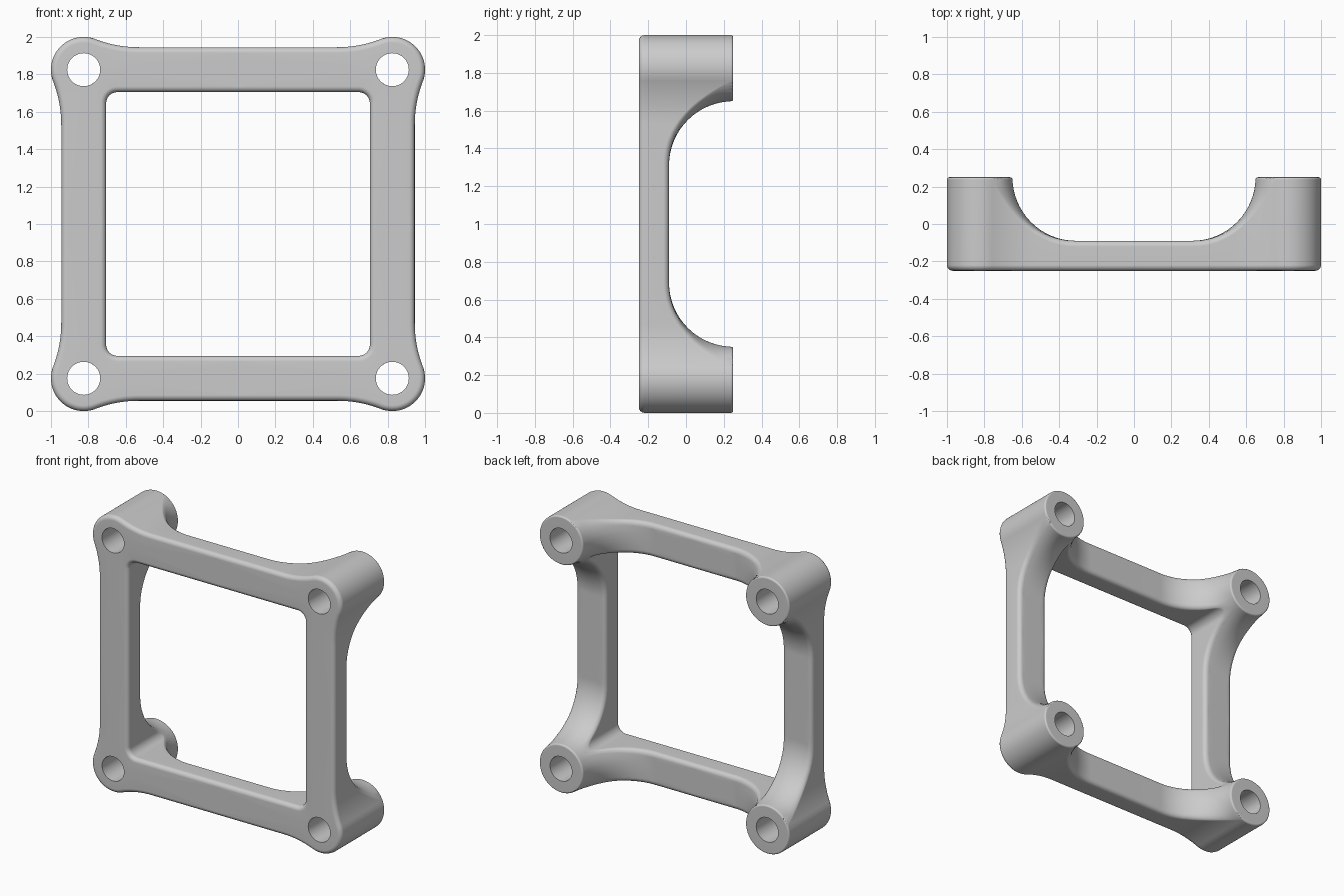
import bpy, bmesh, math
from mathutils import Vector as V

cube = bpy.data.objects.get("Cube")
if cube:
    bpy.data.objects.remove(cube, do_unlink=True)

# Main dimensions
FRONT, BACK, BAR_BACK = -0.25, 0.25, -0.09
BOSS = V((0.825, 0.825))
BOSS_R, HOLE_R = 0.175, 0.088
OUTER, INNER, CORNER_R = 0.945, 0.705, 0.06
COVE = BACK - BAR_BACK
FRONT_F, BAR_F, BOSS_F = 0.03, 0.03, 0.012
STEPS = 4


def cove_height(d):
    """Back surface at distance d from the boss axis, before edge rounding."""
    if d <= BOSS_R:
        return BACK
    k = max(BOSS_R + COVE - d, 0)
    return BACK - math.sqrt(max(COVE ** 2 - k ** 2, 0))


def back_height(d):
    """Back surface with the rim of the boss rounded."""
    s = min(max(d - (BOSS_R - BOSS_F), 0), BOSS_F)
    rim = BACK - BOSS_F + math.sqrt(max(BOSS_F ** 2 - s ** 2, 0))
    return min(cove_height(d), rim)


def polar(a):
    return V((math.cos(a), math.sin(a)))


def spread(a, b, n):
    return [a + (b - a) * i / n for i in range(n + 1)]


def half_outline():
    """Outline points with outward normals, from outer to inner diagonal."""
    pts = []
    # Concave fillet that joins the boss to the straight outer edge
    dx = 0.295
    step = OUTER - BOSS.y
    R = (dx ** 2 + step ** 2 - BOSS_R ** 2) / (2 * (BOSS_R - step))
    centre = V((BOSS.x - dx, OUTER + R))
    tangent = math.atan2(centre.y - BOSS.y, -dx)
    # Boss
    for a in spread(math.pi / 4, tangent, 14):
        pts.append((BOSS + polar(a) * BOSS_R, polar(a)))
    # Concave fillet, denser near the boss
    for t in spread(0, 1, 28)[1:]:
        a = tangent - math.pi + (math.pi / 2 - tangent) * t ** 1.6
        pts.append((centre + polar(a) * R, -polar(a)))
    # Straight outer edge
    for x in spread(centre.x, 0, 12)[1:]:
        pts.append((V((x, OUTER)), V((0, 1))))
    # Middle of the bar, left open for the mirror
    for z in spread(OUTER - BAR_F, INNER + BAR_F, 4)[1:-1]:
        pts.append((V((0, z)), V((0, 0))))
    # Straight opening edge and its rounded corner
    c = INNER - CORNER_R
    for x in spread(0, c, 18):
        pts.append((V((x, INNER)), V((0, -1))))
    for a in spread(math.pi / 2, math.pi / 4, 6)[1:]:
        pts.append((V((c, c)) + polar(a) * CORNER_R, -polar(a)))
    return pts


half = half_outline()
outline = half + [(b.yx, n.yx) for b, n in reversed(half[1:-1])]

# Radii of the rings around the boss axis, outermost first
rings = [BOSS_R + COVE * (1 - math.cos(t)) for t in spread(math.pi / 2, 0, 16)]
rings += [BOSS_R - BOSS_F * (1 - math.sin(t)) for t in spread(math.pi / 2, 0, 4)[1:]]
rings.append(HOLE_R)
turns = spread(0, math.pi / 2, STEPS)


def section(b, n):
    """Closed section from the hole, over the front, round the edge, to the back."""
    def at(p, y):
        return V((p.x, y, p.y))

    face_rim = b - n * FRONT_F
    col = [at(BOSS + (face_rim - BOSS).normalized() * HOLE_R, FRONT)]
    # Front edge rounding
    for a in turns:
        p = b - n * FRONT_F * (1 - math.sin(a))
        col.append(at(p, FRONT + (FRONT_F * (1 - math.cos(a)) if n.length else 0)))
    # Back edge rounding
    fall = (BACK - cove_height((b - BOSS).length)) / COVE
    f = BOSS_F + (BAR_F - BOSS_F) * fall
    for a in reversed(turns):
        p = b - n * f * (1 - math.sin(a))
        d = (p - BOSS).length
        drop = f * (1 - math.cos(a)) if n.length else 0
        col.append(at(p, min(back_height(d), cove_height(d) - drop)))
    # Cove, boss rim and boss face
    ray = b - n * f - BOSS
    for r in rings:
        d = min(r, ray.length)
        p = BOSS + ray.normalized() * d
        col.append(at(p, back_height(d)))
    return col


# One quarter of the frame
bm = bmesh.new()
cols = [[bm.verts.new(p) for p in section(b, n)] for b, n in outline]
for k, (b, n) in enumerate(outline):
    j = (k + 1) % len(outline)
    open_side = not (n.length and outline[j][1].length)
    for i in range(len(cols[k])):
        if open_side and 1 <= i < 2 * len(turns):
            continue
        m = (i + 1) % len(cols[k])
        bm.faces.new((cols[k][i], cols[k][m], cols[j][m], cols[j][i]))
bmesh.ops.remove_doubles(bm, verts=bm.verts, dist=0.00005)
bmesh.ops.recalc_face_normals(bm, faces=bm.faces)
front = min(bm.faces, key=lambda f: f.calc_center_median().y)
if front.normal.y > 0:
    bmesh.ops.reverse_faces(bm, faces=bm.faces)

mesh = bpy.data.meshes.new("mounting_frame")
bm.to_mesh(mesh)
bm.free()
frame = bpy.data.objects.new("mounting_frame", mesh)
bpy.context.collection.objects.link(frame)
frame.location.z = 1

# Material
grey = bpy.data.materials.new("plain grey")
grey.use_nodes = True
grey.diffuse_color = (0.6, 0.6, 0.6, 1)
grey.node_tree.nodes["Principled BSDF"].inputs["Base Color"].default_value = (0.6, 0.6, 0.6, 1)
mesh.materials.append(grey)

# Smooth shading, then mirror the quarter to all four corners
bpy.ops.object.select_all(action='DESELECT')
frame.select_set(True)
bpy.context.view_layer.objects.active = frame
bpy.ops.object.shade_smooth_by_angle(angle=math.radians(40))
mirror = frame.modifiers.new("four_corners", 'MIRROR')
mirror.use_axis = (True, False, True)
mirror.merge_threshold = 0.0005
weighted = frame.modifiers.new("even_shading", 'WEIGHTED_NORMAL')
weighted.keep_sharp = True
